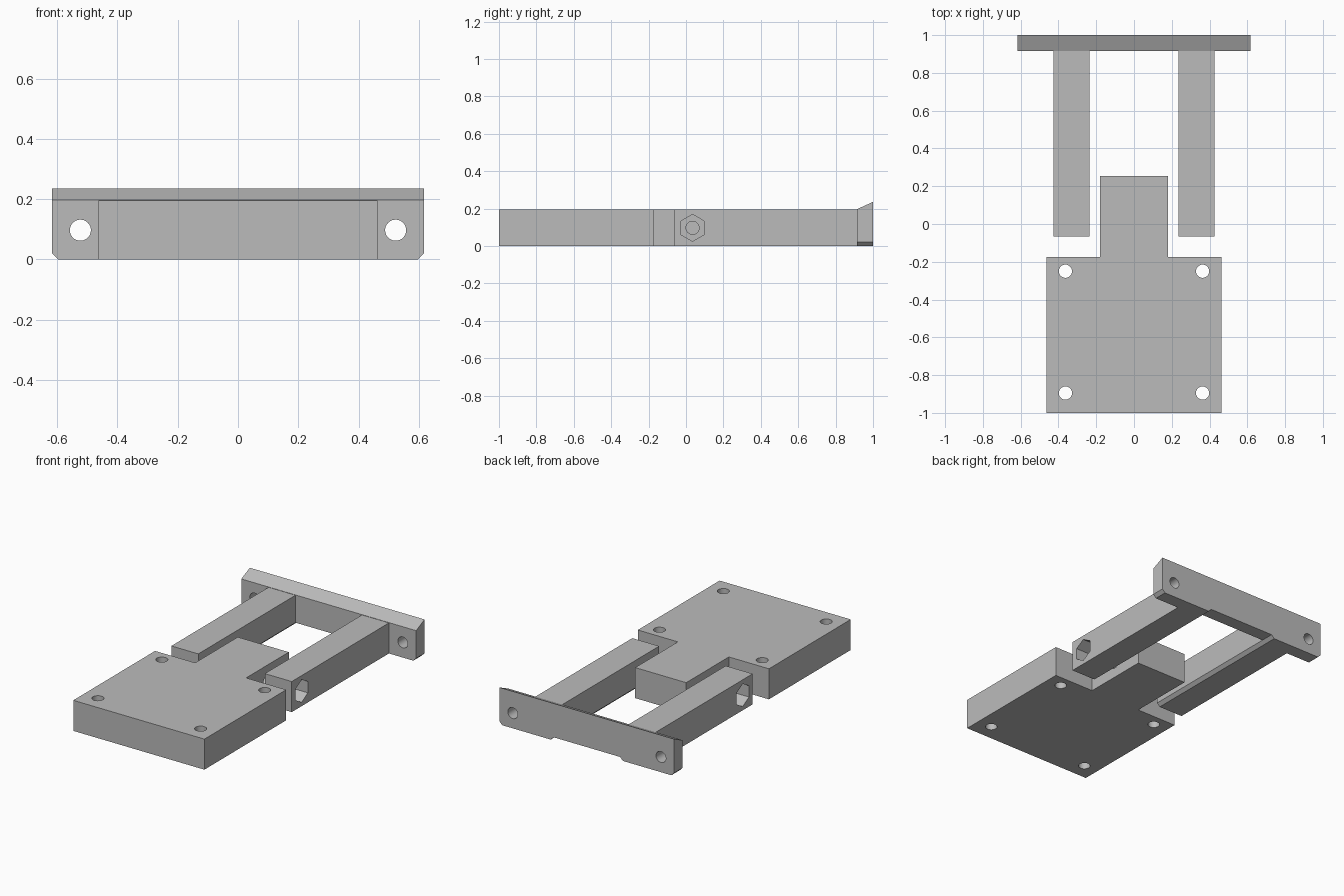
import bpy, bmesh, math
from mathutils import Matrix, Vector

cube = bpy.data.objects.get("Cube")
if cube:
    bpy.data.objects.remove(cube, do_unlink=True)

grey = bpy.data.materials.new("plain grey")
grey.use_nodes = True
grey.diffuse_color = (0.5, 0.5, 0.5, 1)
grey.node_tree.nodes["Principled BSDF"].inputs["Base Color"].default_value = (0.5, 0.5, 0.5, 1)

# Shared dimensions
THICK = 0.195
HOLE = 0.035
PIVOT_Y, PIVOT_Z = 0.035, 0.097
ARM_IN, ARM_OUT = 0.235, 0.425
CHAMFER = 0.02
PLATE_Y = 0.915


def finish(name, bm):
    bmesh.ops.recalc_face_normals(bm, faces=bm.faces)
    mesh = bpy.data.meshes.new(name)
    bm.to_mesh(mesh)
    bm.free()
    mesh.materials.append(grey)
    obj = bpy.data.objects.new(name, mesh)
    bpy.context.collection.objects.link(obj)
    return obj


def prism(name, outline, offset):
    """Extrude a closed 3D outline along an offset vector."""
    bm = bmesh.new()
    face = bm.faces.new([bm.verts.new(p) for p in outline])
    top = bmesh.ops.extrude_face_region(bm, geom=[face])["geom"]
    bmesh.ops.translate(bm, vec=Vector(offset),
                        verts=[v for v in top if isinstance(v, bmesh.types.BMVert)])
    return finish(name, bm)


def mirrored(half):
    return half + [(-x, z) for x, z in reversed(half)]


def drill(obj, centre, axis, length, radius=HOLE, sides=32):
    """Cut a round or many-sided hole centred on a point."""
    bm = bmesh.new()
    bmesh.ops.create_cone(bm, cap_ends=True, segments=sides, radius1=radius,
                          radius2=radius, depth=length)
    turn = {"x": Matrix.Rotation(math.pi / 2, 4, "Y"),
            "y": Matrix.Rotation(math.pi / 2, 4, "X"),
            "z": Matrix.Identity(4)}[axis]
    if sides == 6 and axis == "x":
        # keep a hexagon corner pointing straight up
        flat = min(abs((turn @ v.co).y) + 0 for v in bm.verts)
        if flat > radius / 4:
            turn = turn @ Matrix.Rotation(math.pi / 6, 4, "Z")
    bmesh.ops.transform(bm, matrix=Matrix.Translation(centre) @ turn, verts=bm.verts)
    cutter = finish("cutter", bm)
    cutter.hide_render = True
    mod = obj.modifiers.new("hole", "BOOLEAN")
    mod.operation, mod.solver, mod.object = "DIFFERENCE", "EXACT", cutter
    bpy.context.view_layer.objects.active = obj
    bpy.ops.object.modifier_apply(modifier=mod.name)
    bpy.data.objects.remove(cutter, do_unlink=True)


# Base block with its tongue
half = [(0.463, -1.0), (0.463, -0.175), (0.18, -0.175), (0.18, 0.255)]
base = prism("base_block", [(x, y, 0) for x, y in mirrored(half)], (0, 0, THICK))
for side in (-1, 1):
    for y in (-0.895, -0.25):
        drill(base, (side * 0.363, y, THICK / 2), "z", 1)
    # blind pivot hole in each side of the tongue
    drill(base, (side * 0.18, PIVOT_Y, PIVOT_Z), "x", 0.24)

# Two arms with a chamfered inner lower edge and a nut pocket
for side, name in ((1, "left_arm"), (-1, "right_arm")):
    section = [(ARM_IN + CHAMFER, 0), (ARM_OUT, 0), (ARM_OUT, THICK),
               (ARM_IN, THICK), (ARM_IN, CHAMFER)]
    arm = prism(name, [(side * x, -0.065, z) for x, z in section],
                (0, PLATE_Y + 0.065, 0))
    drill(arm, (side * ARM_OUT, PIVOT_Y, PIVOT_Z), "x", 0.2, radius=0.072, sides=6)
    drill(arm, (side * 0.33, PIVOT_Y, PIVOT_Z), "x", 0.4)

# End plate with chamfered corners, a shallow relief below and a sloped top
half = [(ARM_IN, CHAMFER), (ARM_IN + CHAMFER, 0), (0.597, 0), (0.617, CHAMFER), (0.617, 0.197)]
plate = prism("end_plate", [(x, PLATE_Y, z) for x, z in mirrored(half)],
              (0, 1 - PLATE_Y, 0))
for v in plate.data.vertices:
    if v.co.z > 0.19 and v.co.y > 0.99:
        v.co.z = 0.236
for side in (-1, 1):
    drill(plate, (side * 0.523, 0.96, PIVOT_Z), "y", 0.5)

# Smooth hole walls, sharp edges
bpy.ops.object.select_all(action="DESELECT")
for obj in bpy.data.objects:
    if obj.type == "MESH" and obj.name in ("base_block", "left_arm", "right_arm", "end_plate"):
        obj.select_set(True)
        bpy.context.view_layer.objects.active = obj
bpy.ops.object.shade_smooth_by_angle(angle=math.radians(30))
